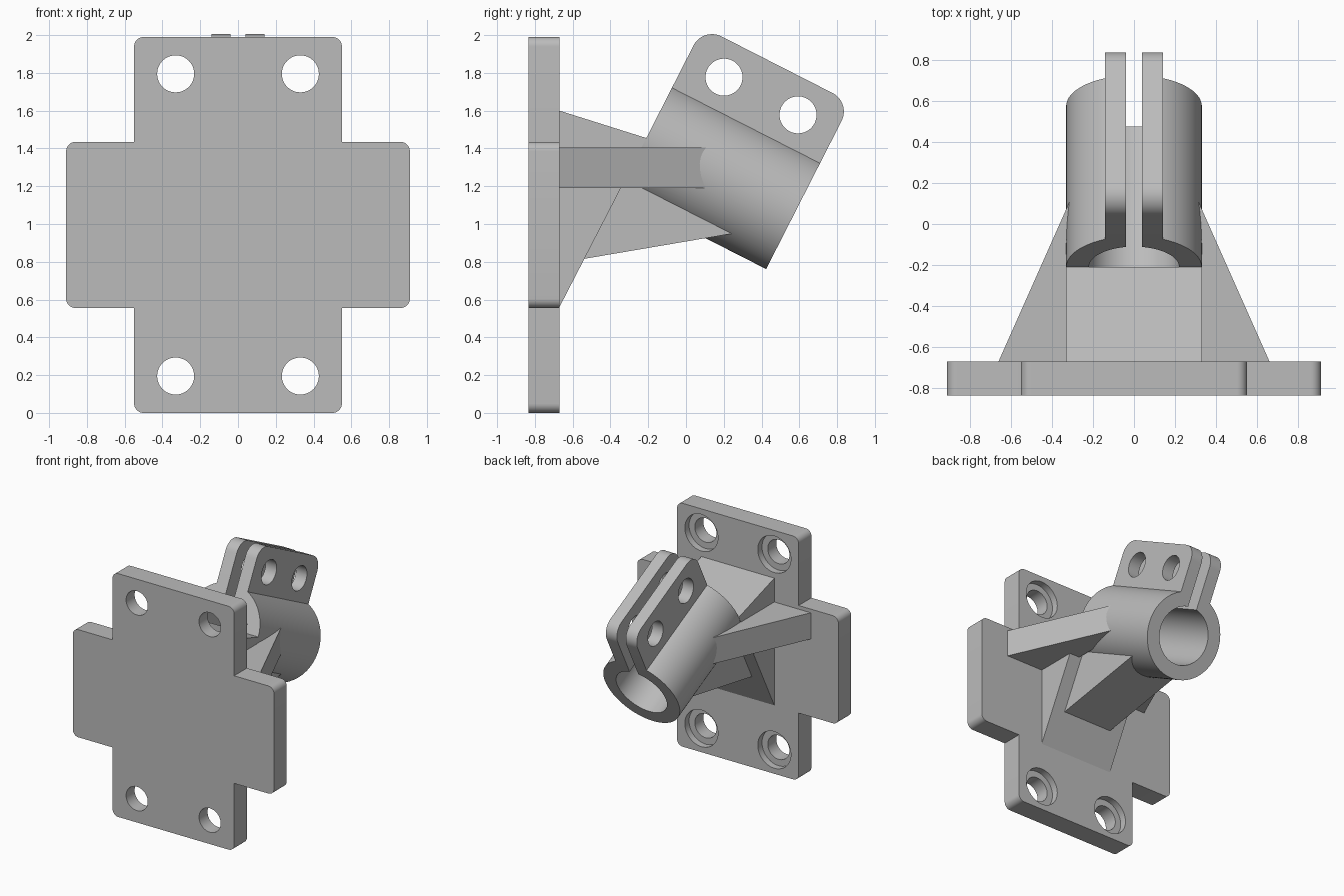
import bpy, bmesh
from math import radians, cos, sin, asin, pi
from mathutils import Vector, Matrix

cube = bpy.data.objects.get("Cube")
if cube:
    bpy.data.objects.remove(cube, do_unlink=True)

grey = bpy.data.materials.new("plain_grey")
grey.use_nodes = True
grey.diffuse_color = (0.5, 0.5, 0.5, 1)
grey.node_tree.nodes["Principled BSDF"].inputs["Base Color"].default_value = (0.5, 0.5, 0.5, 1)

# Tilted clamp frame: axis runs back and down, up is perpendicular to it
TILT = radians(27)
AXIS = Vector((0, cos(TILT), -sin(TILT)))
UP = Vector((0, sin(TILT), cos(TILT)))
NEAR = Vector((0, -0.21, 1.455))
X, Y, Z = Vector((1, 0, 0)), Vector((0, 1, 0)), Vector((0, 0, 1))
O = Vector((0, 0, 0))
LENGTH, OUTER, BORE, SLOT, EAR = 0.88, 0.33, 0.22, 0.04, 0.14
FRONT, BACK = -0.835, -0.67


def prism(name, profile, lo, hi, origin, u, v, w):
    """Extrude a profile drawn on axes u, v from lo to hi along w."""
    bm = bmesh.new()
    ring = [bm.verts.new(origin + u * p[0] + v * p[1] + w * lo) for p in profile]
    face = bm.faces.new(ring)
    new = bmesh.ops.extrude_face_region(bm, geom=[face])["geom"]
    bmesh.ops.translate(bm, vec=w * (hi - lo),
                        verts=[g for g in new if isinstance(g, bmesh.types.BMVert)])
    bmesh.ops.recalc_face_normals(bm, faces=bm.faces)
    mesh = bpy.data.meshes.new(name)
    bm.to_mesh(mesh)
    bm.free()
    mesh.materials.append(grey)
    ob = bpy.data.objects.new(name, mesh)
    bpy.context.collection.objects.link(ob)
    return ob


def arc(cx, cy, r, a0, a1, n):
    return [(cx + r * cos(a0 + (a1 - a0) * i / n), cy + r * sin(a0 + (a1 - a0) * i / n))
            for i in range(n + 1)]


def circle(cx, cy, r):
    return arc(cx, cy, r, 0, 2 * pi, 48)[:-1]


def cut(ob, cutters):
    """Subtract the cutters, then remove them."""
    for c in cutters:
        mod = ob.modifiers.new("hole", 'BOOLEAN')
        mod.operation, mod.solver, mod.object = 'DIFFERENCE', 'EXACT', c
        c.hide_render = True
    bpy.context.view_layer.update()
    done = bpy.data.meshes.new_from_object(ob.evaluated_get(bpy.context.evaluated_depsgraph_get()))
    ob.modifiers.clear()
    ob.data = done
    for c in cutters:
        bpy.data.objects.remove(c, do_unlink=True)


# Cross-shaped mounting plate with rounded outer corners
R, CZ = 0.05, 0.995
quarter = ([(0.91, 0)] + arc(0.91 - R, 0.44 - R, R, 0, pi / 2, 8) + [(0.55, 0.44)]
           + arc(0.55 - R, 0.995 - R, R, 0, pi / 2, 8))
half = quarter + [(-x, z) for x, z in reversed(quarter)]
outline = half + [(x, -z) for x, z in reversed(half[1:-1])]
plate = prism("mounting_plate", outline, FRONT, BACK, Z * CZ, X, Z, Y)

# Counterbored screw holes
holes = []
for sx in (-1, 1):
    for sz in (-1, 1):
        at = Vector((sx * 0.33, 0, CZ + sz * 0.8))
        holes.append(prism("screw_cutter", circle(0, 0, 0.098), FRONT - 0.1, BACK + 0.1, at, X, Z, Y))
        holes.append(prism("counterbore_cutter", circle(0, 0, 0.15), BACK - 0.055, BACK + 0.1, at, X, Z, Y))
cut(plate, holes)

# Split clamp tube
a_out, a_in = asin(SLOT / OUTER), asin(SLOT / BORE)
section = (arc(0, 0, OUTER, pi / 2 + a_out, 2.5 * pi - a_out, 72)
           + arc(0, 0, BORE, 2.5 * pi - a_in, pi / 2 + a_in, 72))
tube = prism("clamp_tube", section, 0, LENGTH, NEAR, X, UP, AXIS)

# Pair of clamp ears with bolt holes
ER, TOP = 0.11, 0.66
ear_shape = ([(0, 0.22), (LENGTH, 0.22)] + arc(LENGTH - ER, TOP - ER, ER, 0, pi / 2, 12)
             + arc(ER, TOP - ER, ER, pi / 2, pi, 12))
ears = []
for side, lo in (("right", -EAR), ("left", SLOT)):
    ear = prism(side + "_clamp_ear", ear_shape, lo, lo + EAR - SLOT, NEAR, AXIS, UP, X)
    cut(ear, [prism("bolt_cutter", circle(a, 0.474, 0.098), -0.3, 0.3, NEAR, AXIS, UP, X)
              for a in (0.22, 0.66)])
    ears.append(ear)

# Support block between plate and tube
low = NEAR - UP * OUTER
foot = low - UP * ((low.z - 0.56) / UP.z)
prism("support_block", [(BACK, 1.6), (NEAR.y, NEAR.z), (low.y, low.z), (BACK, foot.z)],
      -OUTER, OUTER, O, Y, Z, X)

# Lower gusset under the tube
inner = NEAR - AXIS * 0.05 - UP * 0.235
prism("lower_gusset", [(-0.56, 0.812), (0.262, 0.952), (inner.y, inner.z)],
      -0.22, 0.22, O, Y, Z, X)

# Tapered side ribs
for side, s in (("left", 1), ("right", -1)):
    prism(side + "_rib", [(s * 0.66, BACK), (s * 0.28, 0.185), (s * 0.24, 0.185), (s * 0.24, BACK)],
          1.19, 1.405, O, X, Y, Z)

# Smooth the curved parts, keeping edges sharp
bpy.ops.object.select_all(action='DESELECT')
for ob in [plate, tube] + ears:
    ob.select_set(True)
bpy.context.view_layer.objects.active = plate
bpy.ops.object.shade_smooth_by_angle(angle=radians(30))
